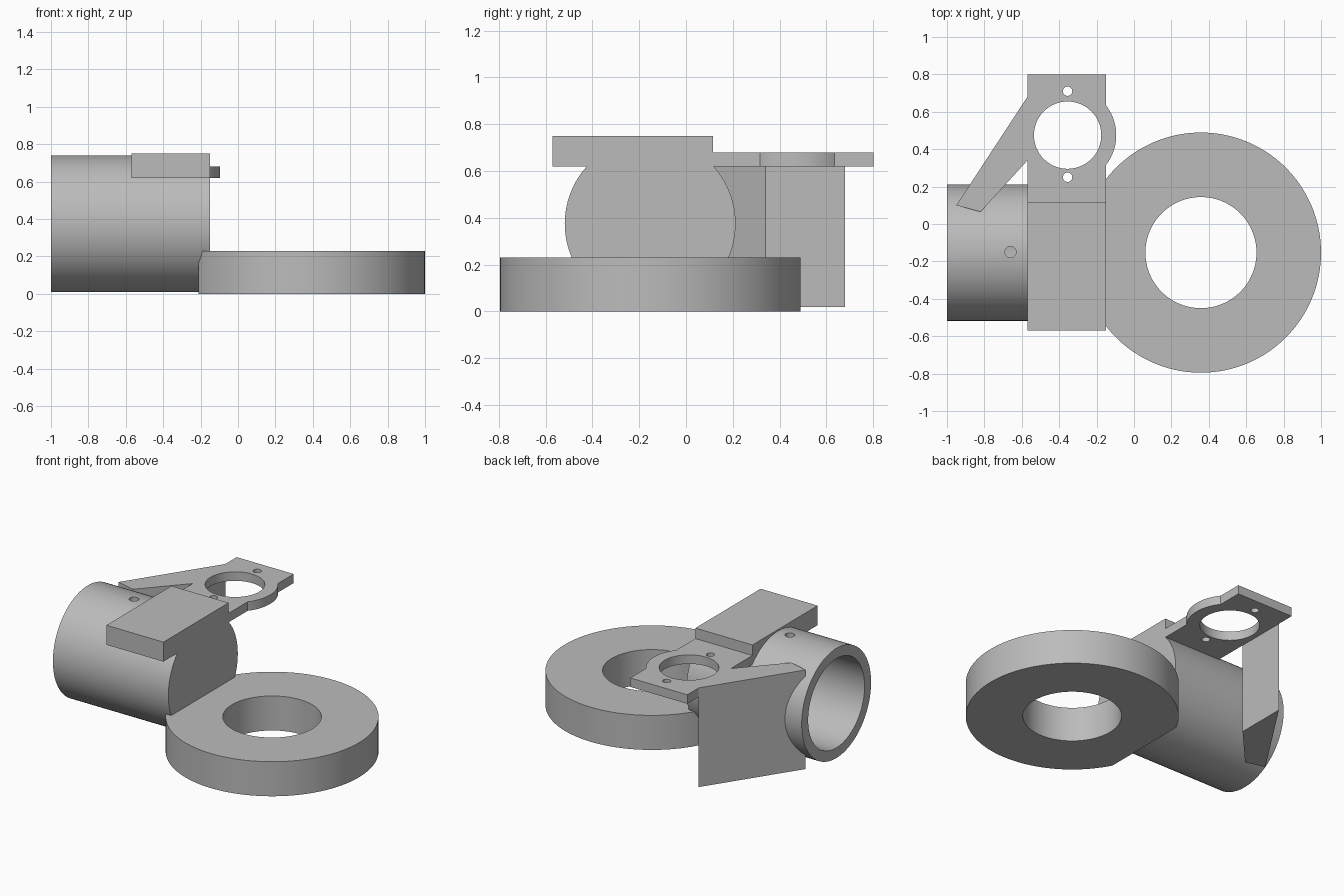
import bpy, bmesh, math
from mathutils import Matrix

cube = bpy.data.objects.get("Cube")
if cube:
    bpy.data.objects.remove(cube, do_unlink=True)

GREY = (0.5, 0.5, 0.5, 1.0)
mat = bpy.data.materials.new("plain grey")
mat.use_nodes = True
mat.diffuse_color = GREY
mat.node_tree.nodes["Principled BSDF"].inputs["Base Color"].default_value = GREY


def make_object(name, bm):
    bmesh.ops.recalc_face_normals(bm, faces=bm.faces)
    mesh = bpy.data.meshes.new(name)
    bm.to_mesh(mesh)
    bm.free()
    mesh.materials.append(mat)
    obj = bpy.data.objects.new(name, mesh)
    bpy.context.scene.collection.objects.link(obj)
    return obj


def prism(name, outline, low, high):
    """Extrude a flat outline upwards."""
    bm = bmesh.new()
    face = bm.faces.new([bm.verts.new((x, y, low)) for x, y in outline])
    side = bmesh.ops.extrude_face_region(bm, geom=[face])["geom"]
    verts = [v for v in side if isinstance(v, bmesh.types.BMVert)]
    bmesh.ops.translate(bm, vec=(0, 0, high - low), verts=verts)
    return make_object(name, bm)


def block(name, x0, x1, y0, y1, z0, z1):
    return prism(name, [(x0, y0), (x1, y0), (x1, y1), (x0, y1)], z0, z1)


def cylinder(name, radius, start, end, axis="Z", across=(0, 0), sides=96):
    """Cylinder from start to end along Z or X; across gives the other two coordinates."""
    bm = bmesh.new()
    mid = (start + end) / 2
    if axis == "Z":
        matrix = Matrix.Translation((*across, mid))
    else:
        matrix = Matrix.Translation((mid, *across)) @ Matrix.Rotation(math.pi / 2, 4, "Y")
    bmesh.ops.create_cone(bm, cap_ends=True, segments=sides, radius1=radius,
                          radius2=radius, depth=end - start, matrix=matrix)
    return make_object(name, bm)


def cut(obj, *cutters):
    """Subtract the cutters and bake the result."""
    for cutter in cutters:
        cutter.hide_render = True
        mod = obj.modifiers.new("cut", "BOOLEAN")
        mod.operation = "DIFFERENCE"
        mod.solver = "EXACT"
        mod.object = cutter
    bpy.context.view_layer.update()
    graph = bpy.context.evaluated_depsgraph_get()
    baked = bpy.data.meshes.new_from_object(obj.evaluated_get(graph))
    obj.modifiers.clear()
    obj.data = baked


AXIS_Y, AXIS_Z = -0.153, 0.375
LEFT, RIGHT = -0.57, -0.15
BORE_END = -0.21

# Horizontal tube, closed at the ring end, with a small hole on top
tube = cylinder("tube", 0.365, -1, RIGHT, "X", (AXIS_Y, AXIS_Z))
bore = cylinder("bore_cutter", 0.297, -1.1, BORE_END, "X", (AXIS_Y, AXIS_Z))
pin = cylinder("pin_cutter", 0.03, 0.5, 0.9, "Z", (-0.66, -0.15), 32)
cut(tube, bore, pin)

# Flat ring, trimmed where it meets the tube
ring_centre = (0.358, AXIS_Y)
ring = cylinder("base_ring", 0.642, 0, 0.23, "Z", ring_centre, 128)
ring_hole = cylinder("ring_hole_cutter", 0.297, -0.1, 0.4, "Z", ring_centre)
trim = block("trim_cutter", -0.6, BORE_END, -1, 1, -0.1, 0.4)
cut(ring, ring_hole, trim)

# Block lying on top of the tube
top_block = block("top_block", LEFT, RIGHT, -0.57, 0.115, 0.62, 0.75)
cut(top_block, bore)

# Mounting plate with a rounded bulge, a large opening and two screw holes
eye_x, eye_y, bulge = -0.355, 0.475, 0.26
spread = math.acos((RIGHT - eye_x) / bulge)
arc = [spread * (i / 12 - 1) for i in range(25)]
outline = [(LEFT, 0.1), (RIGHT, 0.1)]
outline += [(eye_x + bulge * math.cos(a), eye_y + bulge * math.sin(a)) for a in arc]
outline += [(RIGHT, 0.8), (LEFT, 0.8)]
plate = prism("mounting_plate", outline, 0.62, 0.68)
holes = [cylinder("eye_cutter", 0.18, 0.5, 0.8, "Z", (eye_x, eye_y), 64)]
for y in (0.25, 0.71):
    holes.append(cylinder("screw_cutter", 0.025, 0.5, 0.8, "Z", (eye_x, y), 32))
cut(plate, *holes)

# Slanted upright web joining the plate to the tube
web = prism("side_web", [(LEFT, 0.68), (-0.95, 0.10), (-0.82, 0.065), (LEFT, 0.34)], 0.02, 0.68)
cut(web, bore)

# Remove the cutters and shade the round parts
for cutter in [bore, pin, ring_hole, trim] + holes:
    bpy.data.objects.remove(cutter, do_unlink=True)
bpy.ops.object.select_all(action="DESELECT")
for obj in (tube, ring, top_block, plate, web):
    obj.select_set(True)
    bpy.context.view_layer.objects.active = obj
bpy.ops.object.shade_smooth_by_angle(angle=math.radians(30))
